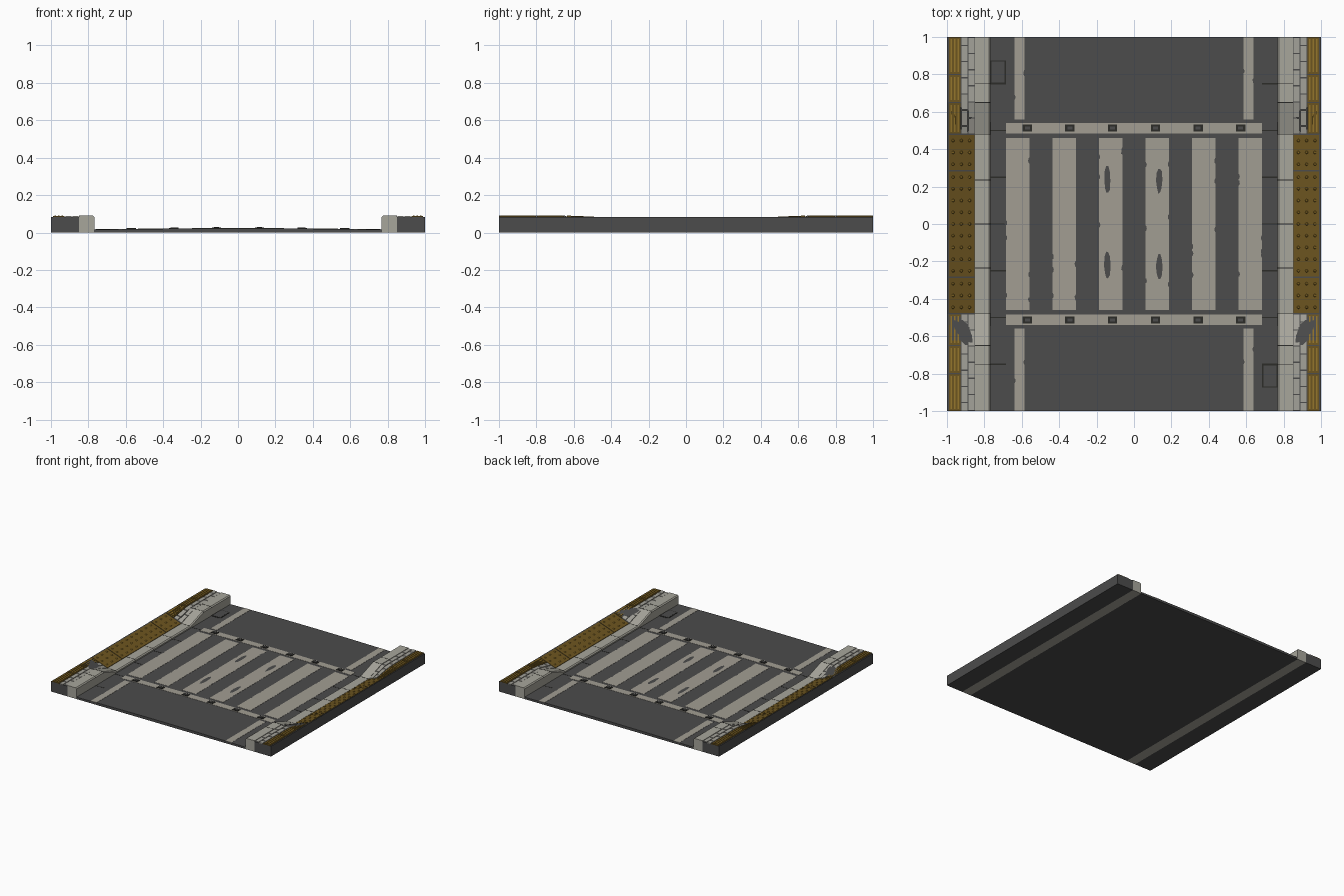
import bpy, bmesh, math, random

if "Cube" in bpy.data.objects:
    bpy.data.objects.remove(bpy.data.objects["Cube"])

random.seed(4)


def mat(name, col):
    m = bpy.data.materials.new(name)
    m.diffuse_color = (*col, 1)
    m.use_nodes = True
    m.node_tree.nodes["Principled BSDF"].inputs["Base Color"].default_value = m.diffuse_color
    return m


ASPHALT = mat("asphalt", (0.072, 0.072, 0.072))
PAINT = mat("worn white paint", (0.36, 0.34, 0.29))
CURB = mat("curb concrete", (0.39, 0.38, 0.33))
PAVER = mat("paver grey", (0.37, 0.36, 0.32))
YELLOW = mat("tactile yellow", (0.15, 0.09, 0.014))
BRIGHT = mat("tactile raised yellow", (0.30, 0.18, 0.025))
DARK = mat("joint dark", (0.025, 0.025, 0.022))


# Surface heights: crowned road, curb dipping at the crossing, ramped sidewalk
def drop(y):
    return min(1, max(0, (0.65 - abs(y)) / 0.17))


def road(x, y):
    return 0.015 + 0.007 * (1 - (x / 0.77) ** 2)


def curb(x, y):
    return 0.09 - 0.057 * drop(y) - (0.008 if abs(x) < 0.775 else 0)


def walk(x, y):
    return 0.083 - 0.053 * drop(y) * (1 - abs(x)) / 0.15


def slab(bm, xs, ys, top, lift=0.0, depth=0.006):
    """Closed slab following a height function; depth None reaches the floor."""
    T = [[bm.verts.new((x, y, top(x, y) + lift)) for y in ys] for x in xs]
    B = [[bm.verts.new((x, y, 0 if depth is None else top(x, y) + lift - depth)) for y in ys] for x in xs]
    n, m = len(xs) - 1, len(ys) - 1
    for i in range(n):
        for j in range(m):
            for g in (T, B):
                bm.faces.new((g[i][j], g[i + 1][j], g[i + 1][j + 1], g[i][j + 1]))
    for i in range(n):
        for j in (0, m):
            bm.faces.new((T[i][j], T[i + 1][j], B[i + 1][j], B[i][j]))
    for j in range(m):
        for i in (0, n):
            bm.faces.new((T[i][j], T[i][j + 1], B[i][j + 1], B[i][j]))


def patch(bm, cx, cy, rx, ry, lift, n=10, rough=0.25):
    """Thin irregular flat patch lying on the road."""
    vs = []
    for k in range(n):
        a = 2 * math.pi * k / n
        r = 1 - rough * random.random()
        x, y = cx + rx * r * math.cos(a), cy + ry * r * math.sin(a)
        vs.append(bm.verts.new((x, y, road(x, y) + lift)))
    bm.faces.new(vs)


def finish(bm, name, material):
    bmesh.ops.recalc_face_normals(bm, faces=bm.faces)
    for f in bm.faces:
        if len(f.verts) > 4 and f.normal.z < 0:
            f.normal_flip()
    me = bpy.data.meshes.new(name)
    bm.to_mesh(me)
    bm.free()
    me.materials.append(material)
    bpy.context.collection.objects.link(bpy.data.objects.new(name, me))


def span(a, b, n):
    return [a + (b - a) * i / n for i in range(n + 1)]


BREAKS = [-1, -0.65, -0.48, 0.48, 0.65, 1]

# Road bed
bm = bmesh.new()
slab(bm, span(-0.77, 0.77, 24), [-1, 1], road, 0, None)
finish(bm, "road", ASPHALT)

# Painted markings: zebra stripes, stop lines, edge lines
stripes = [(i - 2.5) * 0.249 for i in range(6)]
bm = bmesh.new()
for c in stripes:
    slab(bm, span(c - 0.063, c + 0.063, 2), [-0.46, 0.46], road, 0.0015, 0.003)
finish(bm, "zebra_stripes", PAINT)
bm = bmesh.new()
for s in (-1, 1):
    slab(bm, span(-0.685, 0.685, 16), [s * 0.485, s * 0.54], road, 0.0015, 0.003)
finish(bm, "stop_lines", PAINT)
bm = bmesh.new()
for sx in (-1, 1):
    for sy in (-1, 1):
        slab(bm, [sx * 0.585, sx * 0.64], [sy * 0.558, sy * 1], road, 0.0015, 0.003)
finish(bm, "edge_lines", PAINT)

# Worn spots and chipped paint edges
bm = bmesh.new()
for cx in (-0.143, 0.135):
    for cy in (-0.225, 0.232):
        patch(bm, cx, cy, 0.019, 0.085, 0.0025)
for c in stripes:
    for s in (-1, 1):
        for k in range(3):
            patch(bm, c + s * 0.063, random.uniform(-0.42, 0.42), 0.008, 0.017, 0.0025, 7)
for x in (-0.64, -0.585, 0.585, 0.64):
    for s in (-1, 1):
        patch(bm, x, s * random.uniform(0.65, 0.95), 0.007, 0.016, 0.0025, 7)
finish(bm, "worn_paint", ASPHALT)

# Road studs on the stop lines
frames, lenses = bmesh.new(), bmesh.new()
for s in (-1, 1):
    for x in (-0.57, -0.343, -0.115, 0.115, 0.343, 0.57):
        y = s * 0.513
        slab(frames, [x - 0.025, x + 0.025], [y - 0.018, y + 0.018], road, 0.005, 0.006)
        slab(lenses, [x - 0.013, x + 0.013], [y - 0.007, y + 0.007], road, 0.007, 0.006)
finish(frames, "stud_frames", DARK)
finish(lenses, "stud_lenses", ASPHALT)

# Gutter joints and drains
bm = bmesh.new()
for s in (-1, 1):
    for y in (-0.75, -0.5, -0.25, 0, 0.25, 0.5, 0.75):
        slab(bm, [s * 0.685, s * 0.768], [y - 0.003, y + 0.003], road, 0.001, 0.003)
finish(bm, "gutter_joints", DARK)
frames, bars = bmesh.new(), bmesh.new()
for s in (-1, 1):
    slab(frames, [-s * 0.685, -s * 0.768], [s * 0.75, s * 0.875], road, 0.002, 0.004)
    slab(bars, [-s * 0.692, -s * 0.761], [s * 0.757, s * 0.868], road, 0.003, 0.003)
finish(frames, "drain_frames", DARK)
finish(bars, "drain_covers", ASPHALT)

# Dropped curbs with joints
bm, joints = bmesh.new(), bmesh.new()
for s in (-1, 1):
    xs = [s * 0.768, s * 0.776, s * 0.85]
    slab(bm, xs, BREAKS, curb, 0, None)
    for y in (-0.75, -0.65, -0.48, -0.235, 0, 0.235, 0.48, 0.65, 0.75):
        slab(joints, xs, [y - 0.002, y + 0.002], curb, 0.0008, 0.003)
finish(bm, "curbs", CURB)
finish(joints, "curb_joints", DARK)

# Sidewalk bed
bm = bmesh.new()
for s in (-1, 1):
    slab(bm, [s * 0.85, s * 1], BREAKS, walk, 0, None)
finish(bm, "sidewalk_bed", ASPHALT)

# Brick pavers, two staggered columns at each corner
bm = bmesh.new()
for sx in (-1, 1):
    for sy in (-1, 1):
        for x0, x1, off in ((0.853, 0.884, 0), (0.890, 0.921, 0.043)):
            y = 0.484 - off
            while y < 0.999:
                a, b = max(y, 0.484), min(y + 0.08, 1)
                if b - a > 0.01:
                    slab(bm, [sx * x0, sx * x1], [sy * a, sy * b], walk, 0.005, 0.007)
                y += 0.086
finish(bm, "pavers", PAVER)

# Tactile guide plates with long bars
plates, bars = bmesh.new(), bmesh.new()
for sx in (-1, 1):
    for sy in (-1, 1):
        for a, b in ((0.483, 0.647), (0.653, 0.797), (0.803, 1)):
            slab(plates, [sx * 0.927, sx * 0.99], [sy * a, sy * b], walk, 0.004, 0.006)
            for x in (0.94, 0.9585, 0.977):
                slab(bars, [sx * (x - 0.004), sx * (x + 0.004)], [sy * (a + 0.01), sy * (b - 0.01)], walk, 0.008, 0.006)
finish(plates, "guide_plates", YELLOW)
finish(bars, "guide_bars", BRIGHT)

# Tactile warning plates with domes on the ramps
plates, domes = bmesh.new(), bmesh.new()
for s in (-1, 1):
    for a, b in ((-0.477, -0.288), (-0.282, 0.282), (0.288, 0.477)):
        slab(plates, [s * 0.853, s * 0.99], [a, b], walk, 0.003, 0.005)
        n = round((b - a) / 0.0627)
        for k in range(n):
            y = a + (b - a) * (k + 0.5) / n
            for x in (0.88, 0.924, 0.968):
                r = bmesh.ops.create_cone(domes, cap_ends=True, segments=8, radius1=0.009, radius2=0.005, depth=0.006)
                bmesh.ops.translate(domes, verts=r["verts"], vec=(s * x, y, walk(x, y) + 0.005))
finish(plates, "warning_plates", YELLOW)
finish(domes, "warning_domes", BRIGHT)
